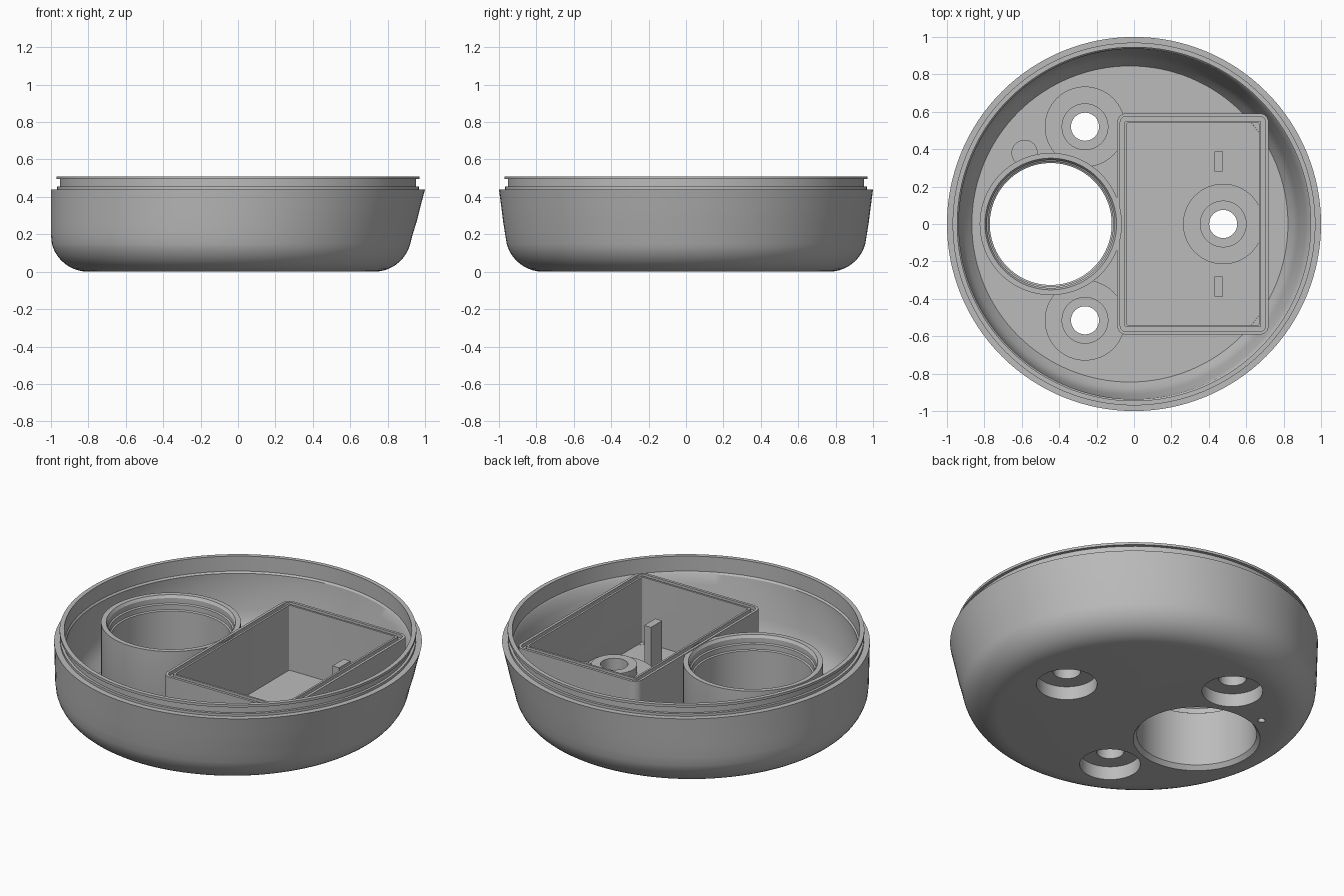
import bpy, bmesh, math

default = bpy.data.objects.get("Cube")
if default:
    bpy.data.objects.remove(default, do_unlink=True)

GREY = (0.5, 0.5, 0.5, 1)
grey = bpy.data.materials.new("plain grey plastic")
grey.use_nodes = True
grey.diffuse_color = GREY
grey.node_tree.nodes["Principled BSDF"].inputs["Base Color"].default_value = GREY


def circle(r, cx=0.0, cy=0.0, n=128):
    return [(cx + r * math.cos(2 * math.pi * i / n),
             cy + r * math.sin(2 * math.pi * i / n)) for i in range(n)]


def rounded_rect(x0, x1, y0, y1, r, n=6):
    pts = []
    corners = [(x1 - r, y1 - r), (x0 + r, y1 - r), (x0 + r, y0 + r), (x1 - r, y0 + r)]
    for q, (cx, cy) in enumerate(corners):
        for i in range(n + 1):
            a = math.pi / 2 * (q + i / n)
            pts.append((cx + r * math.cos(a), cy + r * math.sin(a)))
    return pts


def loft(name, rings, closed=False):
    """Skin a list of (outline, z); cap both ends, or join last to first."""
    bm = bmesh.new()
    loops = [[bm.verts.new((x, y, z)) for x, y in pts] for pts, z in rings]
    pairs = list(zip(loops, loops[1:]))
    if closed:
        pairs.append((loops[-1], loops[0]))
    else:
        bm.faces.new(loops[0])
        bm.faces.new(loops[-1])
    for a, b in pairs:
        n = len(a)
        for i in range(n):
            j = (i + 1) % n
            bm.faces.new((a[i], a[j], b[j], b[i]))
    bmesh.ops.recalc_face_normals(bm, faces=bm.faces)
    mesh = bpy.data.meshes.new(name)
    bm.to_mesh(mesh)
    bm.free()
    mesh.materials.append(grey)
    obj = bpy.data.objects.new(name, mesh)
    bpy.context.collection.objects.link(obj)
    return obj


def lathe(name, profile, cx, cy, n=64):
    return loft(name, [(circle(r, cx, cy, n), z) for r, z in profile], closed=True)


def cylinder(name, r, cx, cy, z0, z1, n=64):
    return loft(name, [(circle(r, cx, cy, n), z) for z in (z0, z1)])


def activate(obj):
    bpy.ops.object.select_all(action='DESELECT')
    obj.select_set(True)
    bpy.context.view_layer.objects.active = obj


def boolean(obj, tool, operation):
    tool.hide_render = True
    mod = obj.modifiers.new("cut", 'BOOLEAN')
    mod.operation = operation
    mod.solver = 'EXACT'
    mod.object = tool
    activate(obj)
    bpy.ops.object.modifier_apply(modifier=mod.name)
    bpy.data.objects.remove(tool, do_unlink=True)


FLOOR = 0.05

# Shell: round-bottomed dish whose lower rings drift towards -x
outer = []
for i in range(11):
    t = math.radians(75) * i / 10
    outer.append((0.765 + 0.2 * math.sin(t), 0.2 - 0.2 * math.cos(t), -0.037))
outer += [(0.967, 0.2, -0.033), (0.978, 0.27, -0.022), (0.988, 0.35, -0.012), (1.0, 0.44, 0)]
rim = [(0.967, 0.44), (0.967, 0.455), (0.952, 0.455), (0.952, 0.495),
       (0.97, 0.495), (0.97, 0.51), (0.945, 0.51), (0.945, 0.42), (0.937, 0.41)]
inner = [(0.932, 0.35, -0.014), (0.92, 0.27, -0.024), (0.91, 0.2, -0.03),
         (0.9, 0.15, -0.03), (0.88, 0.1, -0.028), (0.845, FLOOR, -0.022)]
profile = outer + [(r, z, 0) for r, z in rim] + inner
shell = loft("dish_shell", [(circle(r, c), z) for r, z, c in profile])

# Boxed compartment: walls with a seal groove along the top edge
X0, X1, Y = -0.09, 0.72, 0.592


def box_ring(inset):
    return rounded_rect(X0 + inset, X1 - inset, -Y + inset, Y - inset,
                        max(0.05 - inset, 0.006))


wall_steps = [(0, 0.03), (0, 0.44), (0.016, 0.44), (0.016, 0.42),
              (0.04, 0.42), (0.04, 0.44), (0.052, 0.44), (0.052, 0.03)]
box = loft("compartment_walls", [(box_ring(d), z) for d, z in wall_steps], closed=True)
limit = loft("outer_limit", [(circle(r - 0.01, c), z) for r, z, c in outer]
             + [(circle(0.95), 0.5)])
boolean(box, limit, 'INTERSECT')

# Flat compartment floor out to its corners
boolean(shell, loft("compartment_cutter", [(box_ring(0.05), z) for z in (FLOOR + 0.001, 0.4)]),
        'DIFFERENCE')

# Large open tube with fine steps inside the mouth
TX = -0.445
boolean(shell, cylinder("tube_cutter", 0.37, TX, 0, -0.1, 0.3, 96), 'DIFFERENCE')
tube = lathe("large_tube", [
    (0.371, 0), (0.38, 0.03), (0.38, 0.436), (0.352, 0.436), (0.342, 0.42),
    (0.342, 0.39), (0.334, 0.385), (0.334, 0.355), (0.326, 0.35),
    (0.326, 0.025), (0.345, 0)], TX, 0, 96)
parts = [shell, box, tube]

# Three stepped screw bosses, recessed from below
for label, bx, by in (("back", -0.262, 0.52), ("front", -0.262, -0.515), ("left", 0.477, 0)):
    boolean(shell, cylinder("boss_cutter", 0.17, bx, by, -0.1, 0.3), 'DIFFERENCE')
    parts.append(lathe(label + "_screw_boss", [
        (0.171, 0), (0.215, 0.03), (0.215, 0.125), (0.125, 0.125), (0.125, 0.175),
        (0.075, 0.175), (0.075, 0.08), (0.165, 0.08), (0.165, 0)], bx, by))

# Small pilot post beside the tube
boolean(shell, cylinder("pilot_cutter", 0.02, -0.585, 0.38, -0.1, 0.3, 16), 'DIFFERENCE')
parts.append(cylinder("pilot_post", 0.07, -0.585, 0.38, 0.04, 0.15, 32))

# Upright tabs inside the compartment
for label, s in (("back", 1), ("front", -1)):
    tab = rounded_rect(0.43, 0.475, s * 0.335 - 0.053, s * 0.335 + 0.053, 0.001, 1)
    parts.append(loft(label + "_tab", [(tab, 0.03), (tab, 0.3)]))

for obj in parts:
    activate(obj)
    bpy.ops.object.shade_smooth_by_angle(angle=math.radians(28))
